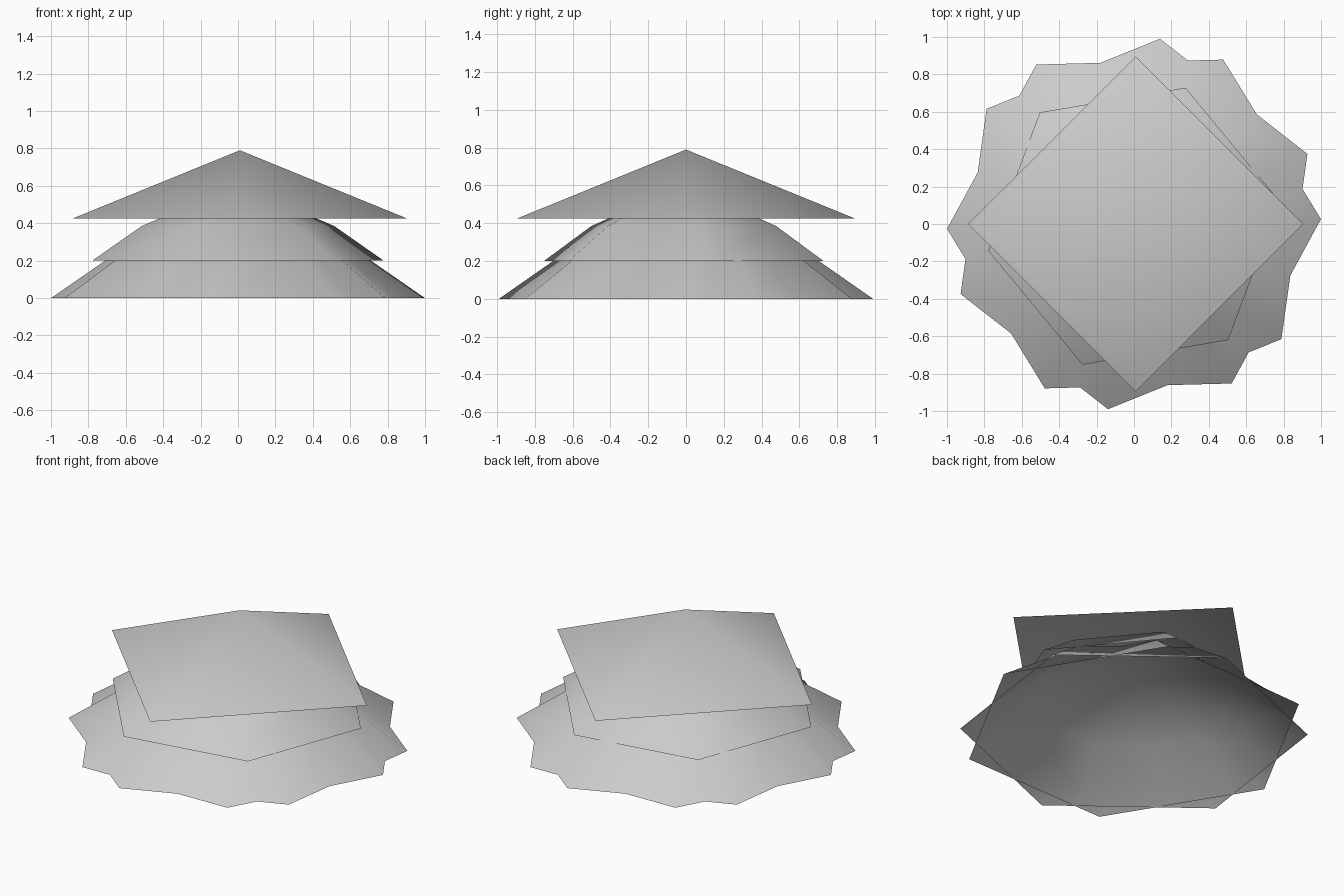
import bpy, math

cube = bpy.data.objects.get("Cube")
if cube:
    bpy.data.objects.remove(cube, do_unlink=True)

grey = bpy.data.materials.new("plain_grey")
grey.use_nodes = True
COLOUR = (0.6, 0.6, 0.6, 1)
grey.diffuse_color = COLOUR
grey.node_tree.nodes["Principled BSDF"].inputs["Base Color"].default_value = COLOUR


def canopy(name, sides, turn, centre, rings, apex):
    """Open, smooth-shaded shell: rings of (radius, z) closed by an apex."""
    verts, faces = [], []
    for radius, z in rings:
        for i in range(sides):
            a = math.radians(turn) + math.tau * i / sides
            verts.append((centre[0] + radius * math.cos(a),
                          centre[1] + radius * math.sin(a), z))
    verts.append((centre[0], centre[1], apex))
    for r in range(len(rings)):
        for i in range(sides):
            a, b = r * sides + i, r * sides + (i + 1) % sides
            if r + 1 < len(rings):
                faces.append((a, b, b + sides, a + sides))
            else:
                faces.append((a, b, len(verts) - 1))
    mesh = bpy.data.meshes.new(name)
    mesh.from_pydata(verts, [], faces)
    mesh.materials.append(grey)
    mesh.shade_smooth()
    obj = bpy.data.objects.new(name, mesh)
    bpy.context.collection.objects.link(obj)
    return obj


def dome(name, turn, centre, radius, base):
    """Six-sided tier that flattens towards its top."""
    rings = [(radius, base), (radius * 0.66, base + radius * 0.235)]
    return canopy(name, 6, turn, centre, rings, base + radius * 0.51)


# Two crossed hexagonal tiers form the star-shaped bottom
dome("bottom_tier_a", 1.5, (0, 0), 1.0, 0)
dome("bottom_tier_b", 22, (0, 0), 1.0, 0)

# Middle hexagonal tier
dome("middle_tier", 9.6, (0, -0.012), 0.79, 0.2)

# Four-sided top
canopy("top_tier", 4, 0, (0.01, 0), [(0.895, 0.425)], 0.79)
